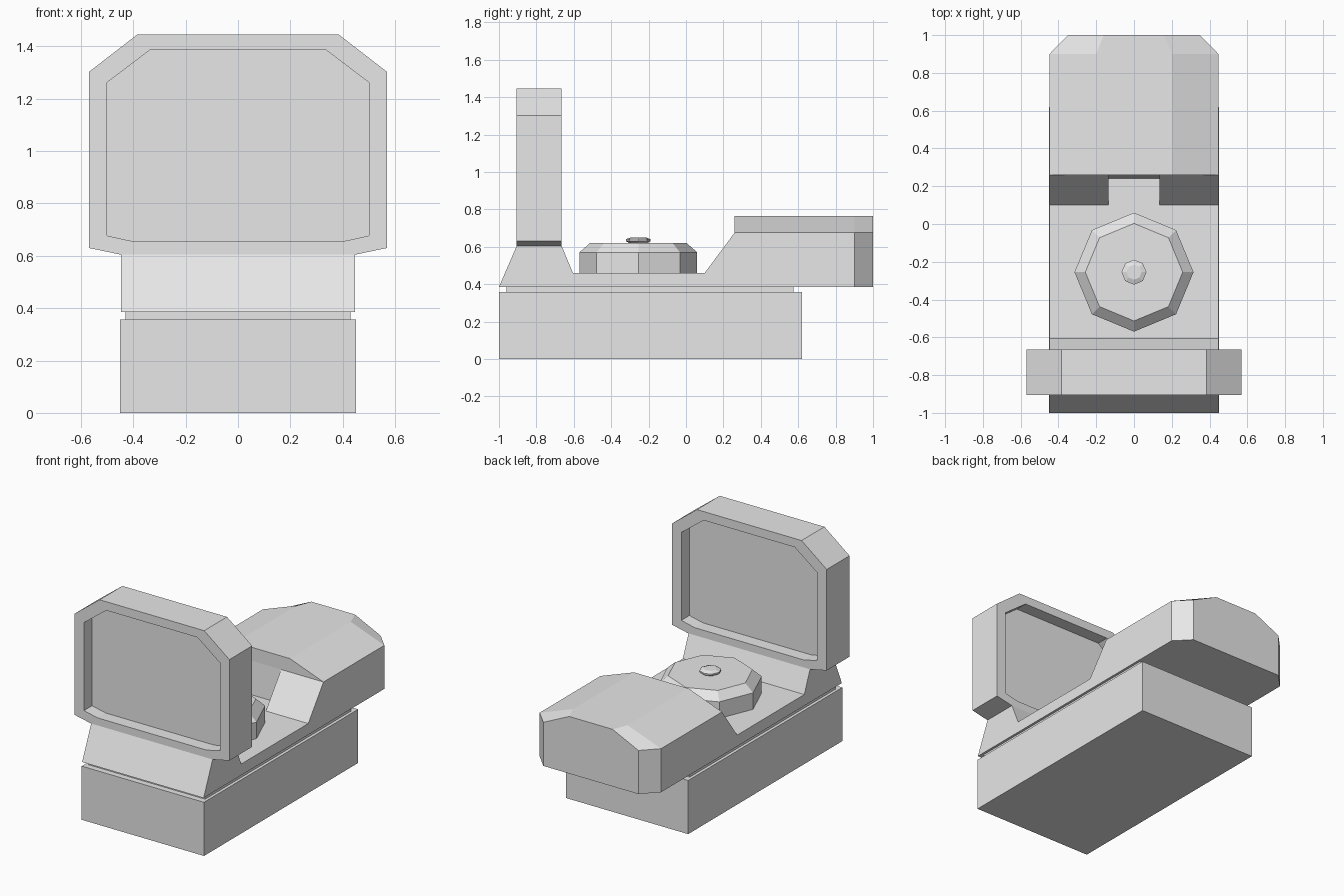
import bpy
import bmesh
import math

cube = bpy.data.objects.get("Cube")
if cube:
    bpy.data.objects.remove(cube, do_unlink=True)

grey = bpy.data.materials.new("plain_grey")
grey.use_nodes = True
grey.diffuse_color = (0.8, 0.8, 0.8, 1)
grey.node_tree.nodes["Principled BSDF"].inputs["Base Color"].default_value = (0.8, 0.8, 0.8, 1)


def loft(name, sections, ring=False):
    """Skin matching closed sections; cap the ends, or join last to first."""
    bm = bmesh.new()
    loops = [[bm.verts.new(p) for p in s] for s in sections]
    pairs = list(zip(loops, loops[1:]))
    if ring:
        pairs.append((loops[-1], loops[0]))
    else:
        bm.faces.new(loops[0])
        bm.faces.new(loops[-1])
    n = len(loops[0])
    for a, b in pairs:
        for i in range(n):
            j = (i + 1) % n
            bm.faces.new((a[i], a[j], b[j], b[i]))
    bmesh.ops.recalc_face_normals(bm, faces=bm.faces)
    mesh = bpy.data.meshes.new(name)
    bm.to_mesh(mesh)
    bm.free()
    mesh.materials.append(grey)
    obj = bpy.data.objects.new(name, mesh)
    bpy.context.collection.objects.link(obj)
    return obj


def across(name, profile, x0, x1):
    """Extrude a side profile of (y, z) points along x."""
    return loft(name, [[(x, y, z) for y, z in profile] for x in (x0, x1)])


def box(name, half_x, y0, y1, z0, z1):
    return across(name, [(y0, z0), (y1, z0), (y1, z1), (y0, z1)], -half_x, half_x)


def lathe(name, steps, sides, y):
    """Stack of regular polygons given as (radius, z)."""
    turn = math.tau / sides
    return loft(name, [[(r * math.cos(i * turn), y + r * math.sin(i * turn), z)
                        for i in range(sides)] for r, z in steps])


def mirrored(half):
    """Complete an outline of (x, z) points from its right half."""
    return half + [(-x, z) for x, z in reversed(half)]


# Mount block and the narrow gap above it
box("mount_block", 0.45, -1, 0.62, 0, 0.357)
box("gap_spacer", 0.43, -0.96, 0.575, 0.357, 0.385)

# Body tray with the raised foot under the window
across("body_tray", [(-1, 0.385), (-0.905, 0.605), (-0.665, 0.605),
                     (-0.605, 0.46), (0.26, 0.46), (0.26, 0.385)], -0.447, 0.447)

# Sloped shoulders either side of the emitter notch
ramp = [(0.1, 0.46), (0.26, 0.46), (0.26, 0.675)]
for side, s in (("right", 1), ("left", -1)):
    across("shoulder_" + side, ramp, s * 0.135, s * 0.447)
across("notch_wall", [(0.24, 0.46), (0.26, 0.46), (0.26, 0.675)], -0.135, 0.135)

# Rear housing with sloped roof sides and clipped back corners
housing = []
for y, wide, top in ((0.26, 0.447, 0.2), (0.9, 0.447, 0.2), (1, 0.35, 0.16)):
    outline = mirrored([(wide, 0.385), (wide, 0.675), (top, 0.765)])
    housing.append([(x, y, z) for x, z in outline])
loft("rear_housing", housing)

# Window frame and the pane set in its middle
outer = mirrored([(0.45, 0.605), (0.57, 0.63), (0.57, 1.302), (0.385, 1.445)])
inner = mirrored([(0.4, 0.655), (0.5, 0.677), (0.5, 1.262), (0.335, 1.387)])
front, back = -0.905, -0.665
loft("window_frame", [[(x, y, z) for x, z in shape] for shape, y in
                      ((outer, front), (outer, back), (inner, back), (inner, front))], ring=True)
loft("window_pane", [[(x, y, z) for x, z in inner] for y in (front + 0.085, back - 0.085)])

# Battery cap and its centre button
lathe("battery_cap", [(0.315, 0.46), (0.315, 0.57), (0.258, 0.62)], 8, -0.255)
lathe("cap_button", [(0.05, 0.62), (0.066, 0.63), (0.066, 0.64), (0.04, 0.65)], 8, -0.255)
